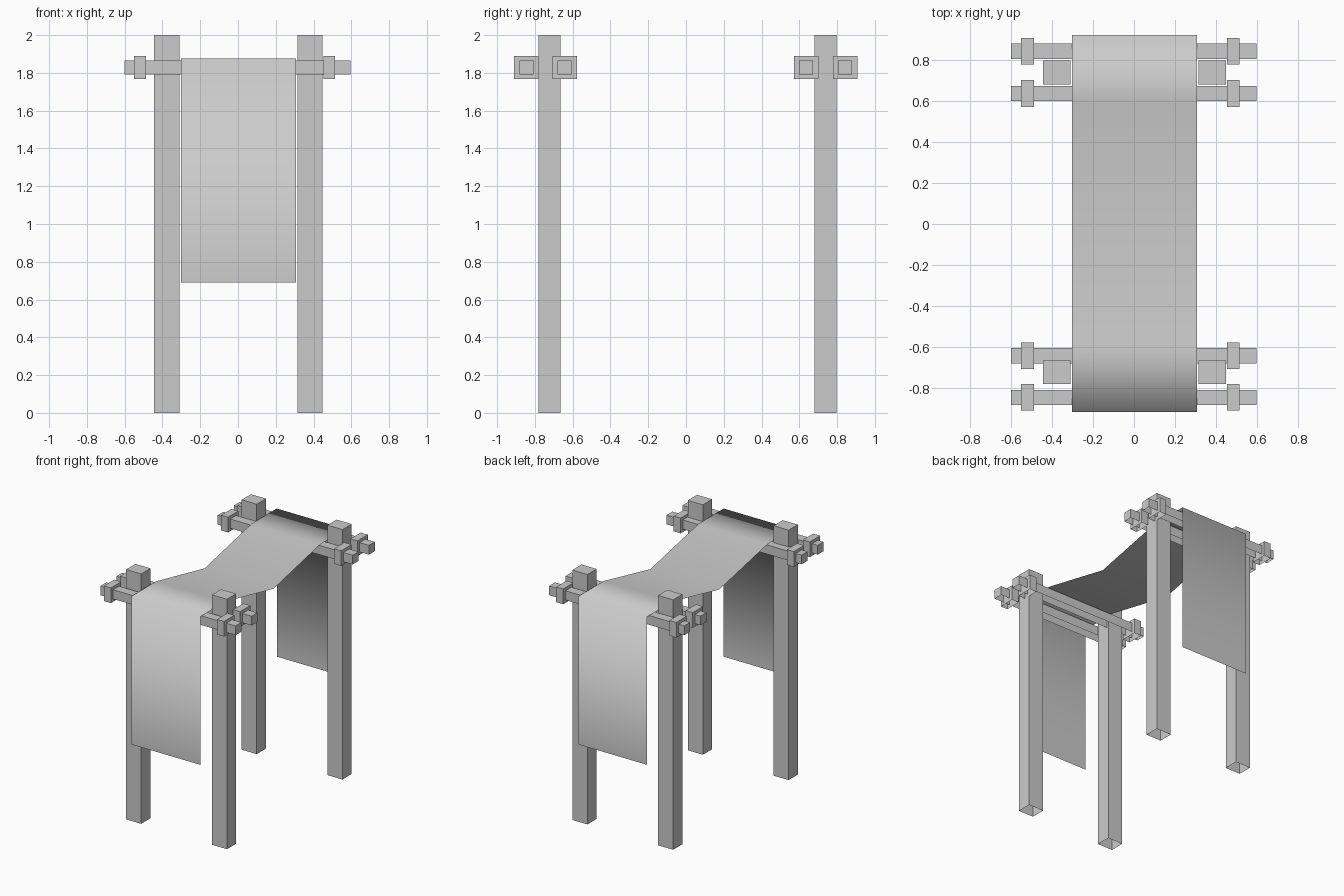
import bpy
import bmesh

cube = bpy.data.objects.get("Cube")
if cube:
    bpy.data.objects.remove(cube, do_unlink=True)

grey = bpy.data.materials.new("plain grey")
grey.use_nodes = True
grey.diffuse_color = (0.6, 0.6, 0.6, 1)
grey.node_tree.nodes["Principled BSDF"].inputs["Base Color"].default_value = (0.6, 0.6, 0.6, 1)


def finish(name, bm):
    mesh = bpy.data.meshes.new(name)
    bm.to_mesh(mesh)
    bm.free()
    mesh.materials.append(grey)
    obj = bpy.data.objects.new(name, mesh)
    bpy.context.collection.objects.link(obj)
    return obj


def open_box(name, centre, size):
    """Box without an underside."""
    bm = bmesh.new()
    bmesh.ops.create_cube(bm, size=1)
    bm.normal_update()
    under = [f for f in bm.faces if f.normal.z < -0.5]
    bmesh.ops.delete(bm, geom=under, context='FACES')
    for v in bm.verts:
        v.co = [c + p * s for c, p, s in zip(centre, v.co, size)]
    return finish(name, bm)


# Four posts
for end, y in (("front", -0.722), ("back", 0.738)):
    for side, x in (("right", -0.377), ("left", 0.382)):
        open_box(f"{end}_{side}_post", (x, y, 1), (0.133, 0.116, 2))

# Paired rails clamping the posts, each with a collar near both ends
rails = {"front_outer": -0.845, "front_inner": -0.642,
         "back_inner": 0.636, "back_outer": 0.842}
for place, y in rails.items():
    open_box(f"{place}_rail", (-0.002, y, 1.828), (1.196, 0.074, 0.074))
    for side, x in (("right", -0.519), ("left", 0.483)):
        open_box(f"{place}_{side}_collar", (x, y, 1.829), (0.062, 0.13, 0.122))

# Cloth draped over the rails, sagging in the middle
drape = [(-0.917, 0.69), (-0.917, 1.875), (-0.6, 1.875), (0.01, 1.745),
         (0.6, 1.875), (0.922, 1.875), (0.922, 0.69)]
bm = bmesh.new()
rows = [[bm.verts.new((x, y, z)) for x in (-0.302, 0.308)] for y, z in drape]
for a, b in zip(rows, rows[1:]):
    face = bm.faces.new((a[0], a[1], b[1], b[0]))
    face.smooth = True
finish("cloth", bm)
